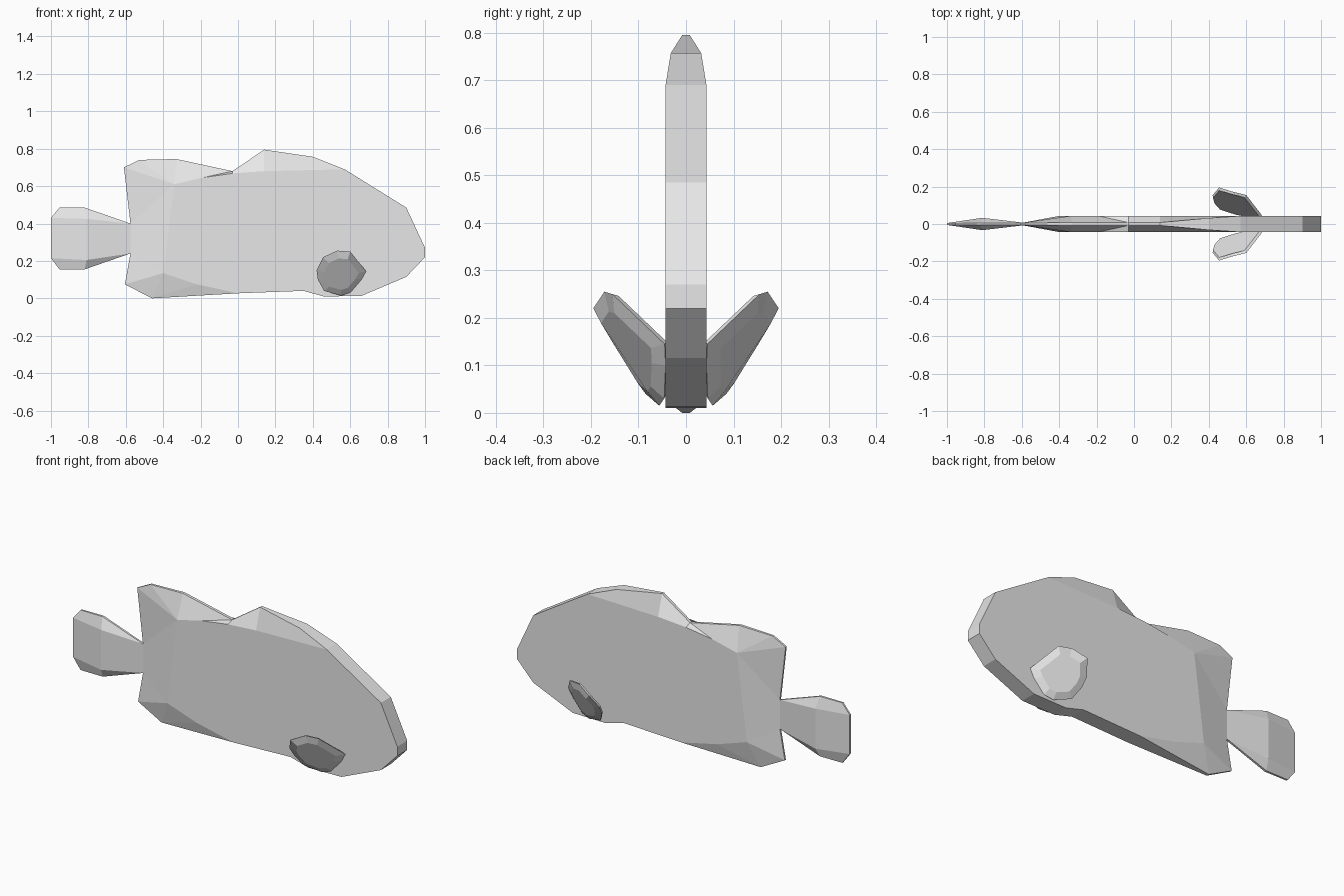
import bpy
import bmesh
from mathutils import Vector

if "Cube" in bpy.data.objects:
    bpy.data.objects.remove(bpy.data.objects["Cube"], do_unlink=True)

# Single plain grey
grey = bpy.data.materials.new("plain grey")
grey.use_nodes = True
grey.diffuse_color = (0.8, 0.8, 0.8, 1)
grey.node_tree.nodes["Principled BSDF"].inputs["Base Color"].default_value = (0.8, 0.8, 0.8, 1)


def finish(bm, name):
    bmesh.ops.recalc_face_normals(bm, faces=bm.faces[:])
    mesh = bpy.data.meshes.new(name)
    bm.to_mesh(mesh)
    bm.free()
    mesh.materials.append(grey)
    obj = bpy.data.objects.new(name, mesh)
    bpy.context.collection.objects.link(obj)
    return obj


def slab(name, outline, inner, side_faces):
    """Two mirrored faceted sides joined by a rim; points are (x, z, half thickness)."""
    bm = bmesh.new()
    sides = []
    for s in (-1, 1):
        verts = [bm.verts.new((x, s * t, z)) for x, z, t in outline + inner]
        for f in side_faces:
            bm.faces.new([verts[i] for i in f])
        sides.append(verts)
    a, b = sides
    n = len(outline)
    for i in range(n):
        j = (i + 1) % n
        bm.faces.new((a[i], a[j], b[j], b[i]))
    return finish(bm, name)


# Body: flat sides, tapering to thin dorsal, anal and rear edges
W = 0.043
body_outline = [
    (1.0, 0.27, W), (0.9, 0.485, W), (0.57, 0.69, W), (0.4, 0.757, 0.032),
    (0.14, 0.795, 0.008), (-0.03, 0.68, 0.008), (-0.33, 0.745, 0.008),
    (-0.53, 0.74, 0.006), (-0.61, 0.70, 0.005), (-0.575, 0.40, 0.005),
    (-0.575, 0.24, 0.005), (-0.605, 0.075, 0.005), (-0.46, 0.0, 0.008),
    (0.0, 0.027, W), (0.35, 0.04, W), (0.46, 0.01, W), (0.66, 0.013, W),
    (0.9, 0.115, W), (1.0, 0.22, W),
]
body_inner = [
    (-0.03, 0.668, W), (-0.19, 0.645, W), (-0.34, 0.61, W),
    (-0.40, 0.135, W), (-0.22, 0.075, W), (0.14, 0.68, W),
]
slab("body", body_outline, body_inner, [
    (0, 1, 2, 24, 19, 20, 21, 22, 23, 13, 14, 15, 16, 17, 18),
    (2, 3, 4, 24), (24, 4, 5, 19), (19, 5, 20), (20, 5, 6, 21),
    (21, 6, 7), (21, 7, 8), (21, 8, 9), (21, 9, 10, 22),
    (22, 10, 11), (22, 11, 12), (22, 12, 23), (23, 12, 13),
])

# Tail fin: thickest across the middle, thin at both ends
tail_outline = [
    (-0.575, 0.40, 0.005), (-0.82, 0.485, 0.006), (-0.955, 0.485, 0.005),
    (-1.0, 0.43, 0.005), (-1.0, 0.215, 0.005), (-0.955, 0.155, 0.005),
    (-0.82, 0.155, 0.006), (-0.575, 0.24, 0.005),
]
tail_inner = [(-0.81, 0.425, 0.033), (-0.81, 0.205, 0.033)]
slab("tail_fin", tail_outline, tail_inner, [
    (0, 1, 8), (1, 2, 3, 8), (8, 3, 4, 9), (9, 4, 5, 6), (9, 6, 7), (0, 8, 9, 7),
])


# Side fins: thin angled paddles with bevelled faces
fin_ring = [
    (0.685, -0.045, 0.145), (0.60, -0.155, 0.25), (0.53, -0.172, 0.255),
    (0.455, -0.195, 0.22), (0.42, -0.153, 0.15), (0.427, -0.122, 0.10),
    (0.46, -0.085, 0.04), (0.55, -0.056, 0.015), (0.60, -0.046, 0.03),
    (0.66, -0.043, 0.10),
]


def side_fin(name, mirror):
    ring = [Vector(p) for p in fin_ring]
    normal = Vector((0.42, -0.83, -0.37)).normalized()
    centre = sum(ring, Vector()) / len(ring)
    loops = [
        [centre + (p - centre) * 0.7 + normal * 0.012 for p in ring],
        ring,
        [centre + (p - centre) * 0.93 - normal * 0.012 for p in ring],
    ]
    bm = bmesh.new()
    rows = [[bm.verts.new((p.x, p.y * mirror, p.z)) for p in loop] for loop in loops]
    bm.faces.new(rows[0])
    bm.faces.new(rows[-1])
    for a, b in zip(rows, rows[1:]):
        for i in range(len(a)):
            j = (i + 1) % len(a)
            bm.faces.new((a[i], a[j], b[j], b[i]))
    return finish(bm, name)


side_fin("side_fin_front", 1)
side_fin("side_fin_back", -1)
